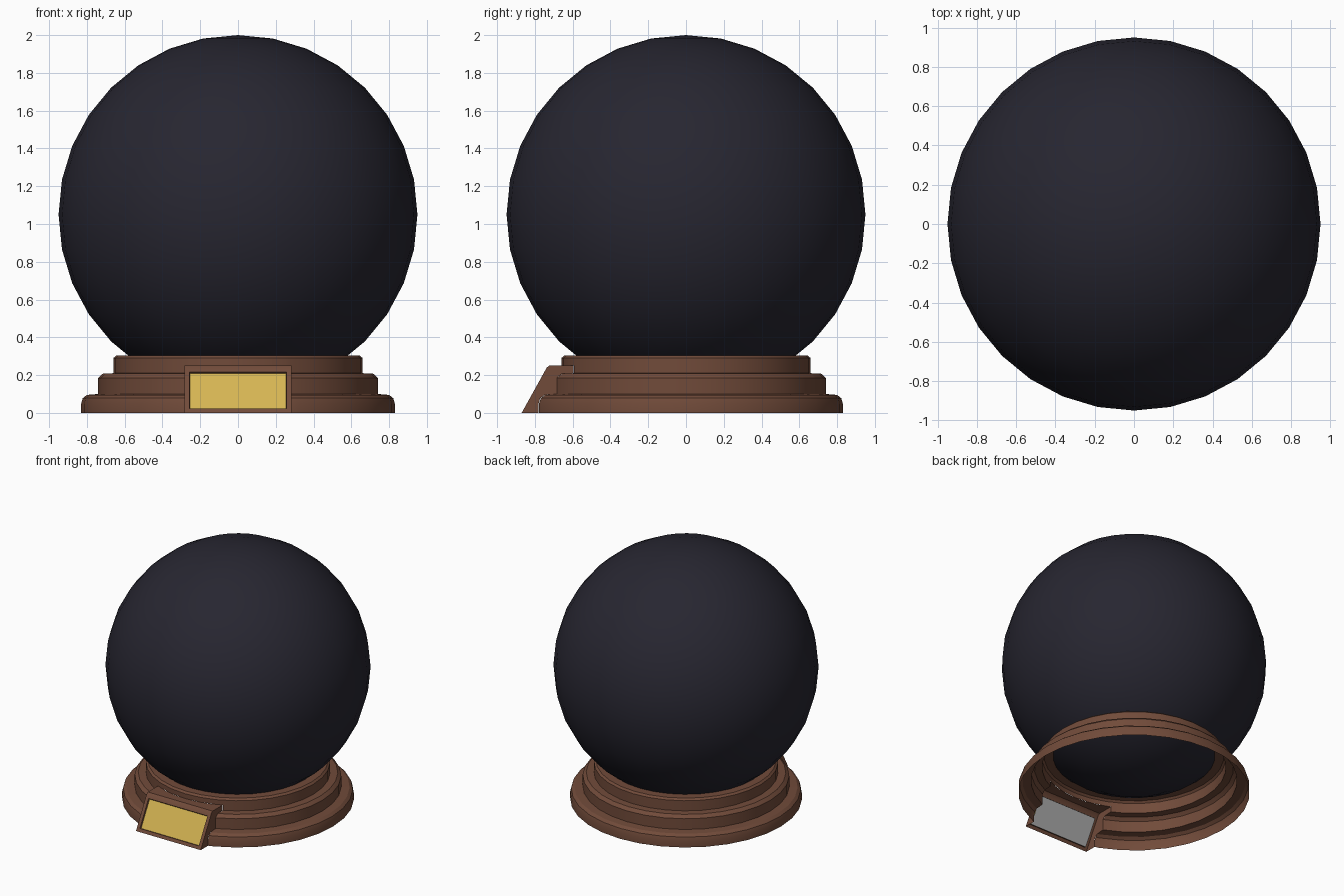
import bpy, bmesh, math
from mathutils import Vector

cube = bpy.data.objects.get("Cube")
if cube:
    bpy.data.objects.remove(cube, do_unlink=True)


def material(name, rgb, rough=0.5):
    m = bpy.data.materials.new(name)
    m.use_nodes = True
    m.diffuse_color = (*rgb, 1)
    bsdf = m.node_tree.nodes["Principled BSDF"]
    bsdf.inputs["Base Color"].default_value = (*rgb, 1)
    bsdf.inputs["Roughness"].default_value = rough
    return m


DARK = material("dark glass", (0.02, 0.019, 0.03), 0.3)
WOOD = material("brown wood", (0.165, 0.07, 0.042))
GOLD = material("gold", (0.67, 0.46, 0.085))
GREY = material("plain grey", (0.45, 0.45, 0.45))


def finish(name, bm, mats, angle=30):
    me = bpy.data.meshes.new(name)
    bm.to_mesh(me)
    bm.free()
    ob = bpy.data.objects.new(name, me)
    bpy.context.collection.objects.link(ob)
    for m in mats:
        me.materials.append(m)
    bpy.ops.object.select_all(action='DESELECT')
    ob.select_set(True)
    bpy.context.view_layer.objects.active = ob
    bpy.ops.object.shade_smooth_by_angle(angle=math.radians(angle))
    return ob


# Globe
bm = bmesh.new()
bmesh.ops.create_uvsphere(bm, u_segments=32, v_segments=16, radius=0.95)
bmesh.ops.translate(bm, verts=bm.verts, vec=(0, 0, 1.05))
finish("globe", bm, [DARK])

# Stepped base: a thin turned shell, open underneath
HALF, TOP = 0.283, 0.252          # half width and height of the plaque housing
profile = [(0.83, 0), (0.83, 0.05), (0.822, 0.078), (0.8, 0.095), (0.74, 0.1),
           (0.74, 0.185), (0.73, 0.195), (0.715, 0.208), (0.66, 0.21),
           (0.66, 0.29), (0.645, 0.304), (0.575, 0.304)]
bm = bmesh.new()
vs = [bm.verts.new((r, 0, z)) for r, z in profile]
edges = [bm.edges.new(p) for p in zip(vs, vs[1:])]
bmesh.ops.spin(bm, geom=vs + edges, axis=(0, 0, 1), cent=(0, 0, 0),
               angle=math.tau, steps=32)
bmesh.ops.remove_doubles(bm, verts=bm.verts, dist=1e-4)

# Opening in the shell behind the plaque
for co, no in [((HALF, 0, 0), (1, 0, 0)), ((-HALF, 0, 0), (1, 0, 0)),
               ((0, 0, TOP), (0, 0, 1))]:
    bmesh.ops.bisect_plane(bm, geom=bm.verts[:] + bm.edges[:] + bm.faces[:],
                           plane_co=co, plane_no=no)


def in_opening(f):
    c = f.calc_center_median()
    return abs(c.x) < HALF and c.y < 0 and c.z < TOP


bmesh.ops.delete(bm, geom=[f for f in bm.faces if in_opening(f)], context='FACES')
bmesh.ops.recalc_face_normals(bm, faces=bm.faces)
finish("stepped_base", bm, [WOOD])

# Plaque housing: side walls trimmed to the base steps, sloped front, top
front = [(-0.87, 0), (-0.737, 0.24), (-0.722, TOP)]
steps = [p for p in profile if p[1] < TOP] + [(0.66, TOP)]
stairs = [(-math.sqrt(r * r - HALF * HALF), z) for r, z in steps]
bm = bmesh.new()
sides = []
for x in (-HALF, HALF):
    wall = [bm.verts.new((x, y, z)) for y, z in front + stairs[::-1]]
    # the foot of the steps shares the ground edge with the front
    bm.faces.new(wall if x < 0 else wall[::-1])
    sides.append(wall)
a, b = sides
face = bm.faces.new((a[0], b[0], b[1], a[1]))
bm.faces.new((a[1], b[1], b[2], a[2]))
arc = []
for i in range(1, 6):
    x = HALF - 2 * HALF * i / 6
    arc.append(bm.verts.new((x, -math.sqrt(0.66 ** 2 - x * x), TOP)))
bm.faces.new([a[2], b[2], b[3]] + arc + [a[3]])

# Frame with a recess for the plate
bm.normal_update()
normal = face.normal.copy()
bmesh.ops.inset_individual(bm, faces=[face], thickness=0.036)
bmesh.ops.inset_individual(bm, faces=[face], thickness=0.004, depth=-0.012)
corners = [v.co.copy() for v in face.verts]
bmesh.ops.delete(bm, geom=[face], context='FACES_ONLY')
finish("plaque_housing", bm, [WOOD])

# Plaque plate: gold outside, plain grey inside
bm = bmesh.new()
outer = [bm.verts.new(c) for c in corners]
inner = [bm.verts.new(c - normal * 0.004) for c in corners]
bm.faces.new(outer)
bm.faces.new(inner[::-1])
for i in range(4):
    j = (i + 1) % 4
    bm.faces.new((outer[j], outer[i], inner[i], inner[j]))
bm.normal_update()
for f in bm.faces:
    f.material_index = 1 if f.normal.dot(normal) < -0.5 else 0
finish("plaque_plate", bm, [GOLD, GREY])
